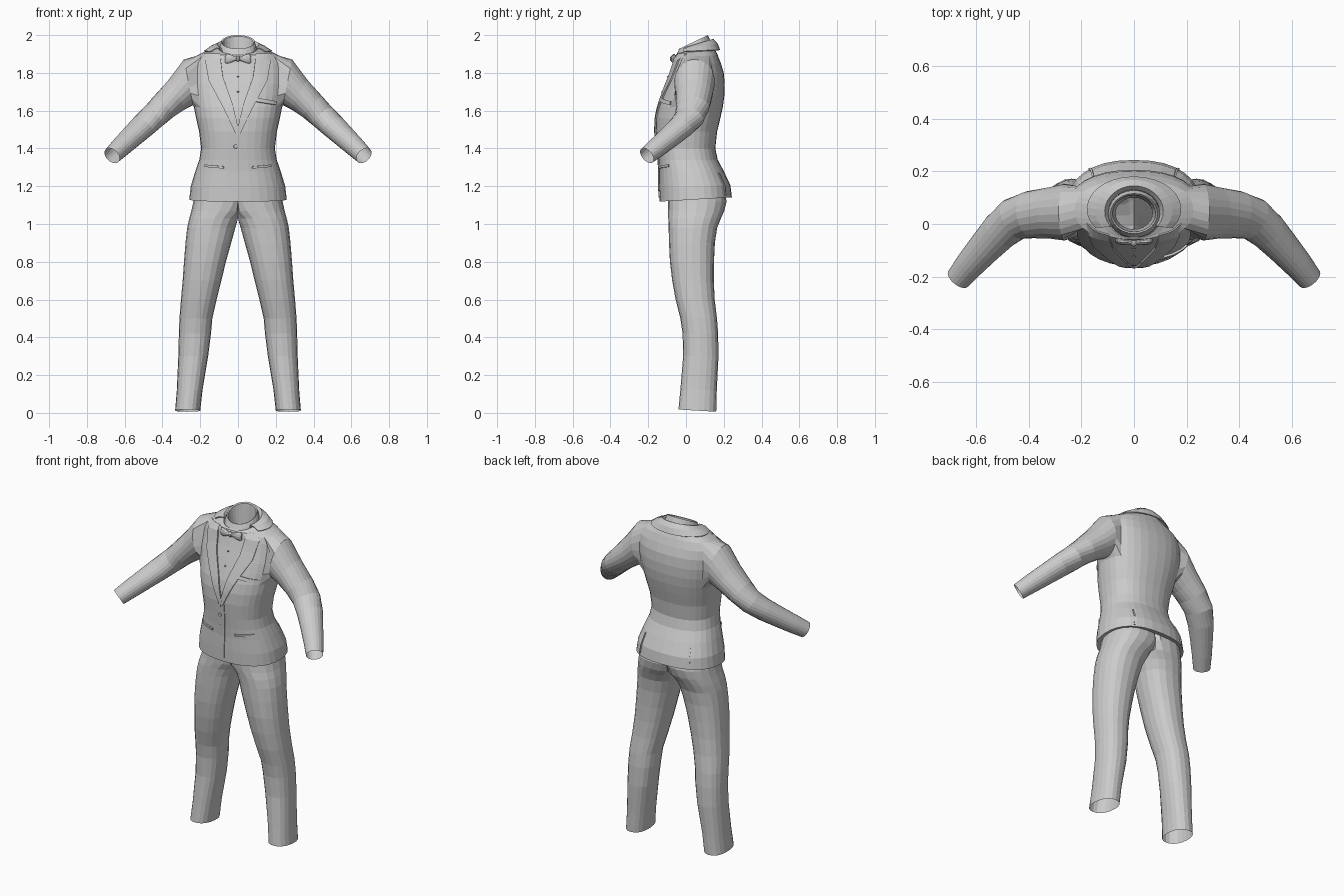
import bpy, bmesh, math
from mathutils import Vector, Matrix
from mathutils.bvhtree import BVHTree

if "Cube" in bpy.data.objects:
    bpy.data.objects.remove(bpy.data.objects["Cube"])


def section(bm, angs, z, x0, x1, yf, yb, tilt=0.0, p=1.0):
    """One superellipse ring, optionally tilted front to back."""
    cx, rx, cy, ry = (x0 + x1) / 2, (x1 - x0) / 2, (yf + yb) / 2, (yb - yf) / 2
    row = []
    for a in angs:
        c, s = round(math.cos(a), 6), round(math.sin(a), 6)
        x = cx + rx * math.copysign(abs(c) ** p, c)
        y = cy + ry * math.copysign(abs(s) ** p, s)
        row.append(bm.verts.new((x, y, z + tilt * (y - cy))))
    return row


def skin(bm, rows, closed=True, skip=None):
    """Quads between successive rows of vertices."""
    n = len(rows[0])
    for r in range(len(rows) - 1):
        for c in range(n if closed else n - 1):
            if skip and skip(r, c):
                continue
            d = (c + 1) % n
            bm.faces.new((rows[r][c], rows[r][d], rows[r + 1][d], rows[r + 1][c]))


def finish(name, bm, mirror=False, thick=0.0):
    bmesh.ops.recalc_face_normals(bm, faces=bm.faces)
    me = bpy.data.meshes.new(name)
    bm.to_mesh(me)
    bm.free()
    ob = bpy.data.objects.new(name, me)
    bpy.context.collection.objects.link(ob)
    if mirror:
        m = ob.modifiers.new("mirror", 'MIRROR')
        m.use_clip = True
    if thick:
        s = ob.modifiers.new("thickness", 'SOLIDIFY')
        s.thickness, s.offset = thick, 0
    return ob


def ring_angles(n):
    return [2 * math.pi * i / n for i in range(n)]


# Jacket: half torso with an armhole, sleeve grown out of it, mirrored
bm = bmesh.new()
half = [math.pi * (i / 16 - 0.5) for i in range(17)]
torso = [  # z, half width, front y, back y, tilt
    (1.14, .23, -.10, .21, .05), (1.13, .258, -.14, .243, .06),
    (1.20, .25, -.142, .235, .03), (1.28, .226, -.142, .2, 0),
    (1.34, .205, -.146, .168, 0), (1.40, .195, -.152, .155, 0),
    (1.49, .206, -.16, .165, 0), (1.56, .222, -.158, .182, 0),
    (1.62, .234, -.147, .195, 0), (1.68, .245, -.127, .203, 0),
    (1.74, .252, -.106, .205, 0), (1.80, .252, -.084, .2, 0),
    (1.85, .248, -.068, .185, 0), (1.888, .225, -.062, .168, .05),
    (1.91, .175, -.058, .152, .15), (1.922, .13, -.056, .142, .28),
    (1.93, .1, -.05, .13, .35)]
g = [section(bm, half, z, -w, w, f, b, t, .85) for z, w, f, b, t in torso]
skin(bm, g, False, lambda r, c: 8 <= r < 13 and 5 <= c < 11)
hole = ([g[8][c] for c in range(5, 11)] + [g[r][11] for r in range(8, 13)]
        + [g[13][c] for c in range(11, 5, -1)] + [g[r][5] for r in range(13, 8, -1)])
arm = [  # centre x, y, z, height radius, depth radius, upright weight
    (.262, .045, 1.75, .124, .108, 1), (.325, .042, 1.685, .09, .097, .5),
    (.395, .035, 1.62, .075, .09, 0), (.455, .018, 1.563, .068, .082, 0),
    (.51, -.028, 1.512, .063, .073, 0), (.565, -.088, 1.46, .058, .064, 0),
    (.62, -.15, 1.408, .053, .056, 0), (.667, -.207, 1.362, .047, .048, 0)]
rows = [hole]
for i, (x, y, z, rv, rh, k) in enumerate(arm):
    a, b = arm[max(i - 1, 0)], arm[min(i + 1, len(arm) - 1)]
    t = (Vector(b[:3]) - Vector(a[:3])).normalized()
    t = t.lerp(Vector((1, 0, -.2)), k).normalized()
    u = Vector((-t.y, t.x, 0)).normalized()
    v = t.cross(u)
    angs = [math.radians(-135 + 360 * j / 22) for j in range(22)]
    rows.append([bm.verts.new(Vector((x, y, z)) + u * rh * math.cos(q) + v * rv * math.sin(q))
                 for q in angs])
skin(bm, rows)
tree = BVHTree.FromBMesh(bm)
finish("jacket", bm, mirror=True)

# Trousers: one leg up to the waist, flattened on the centre seam, mirrored
bm = bmesh.new()
leg = [  # z, inner x, outer x, front y, back y
    (.012, .2, .333, -.04, .16), (.12, .188, .324, -.03, .163),
    (.3, .158, .316, -.015, .172), (.42, .143, .313, -.018, .17),
    (.5, .136, .31, -.03, .164), (.6, .113, .302, -.055, .152),
    (.7, .088, .293, -.073, .147), (.8, .064, .286, -.085, .148),
    (.9, .036, .278, -.09, .153), (.98, .014, .269, -.092, .165),
    (1.03, -.008, .258, -.094, .185), (1.07, -.05, .247, -.095, .203),
    (1.12, -.08, .236, -.096, .215), (1.2, -.08, .22, -.09, .2)]
rows = [section(bm, ring_angles(20), z, a, b, f, k, -.06 if z < .1 else 0, .88)
        for z, a, b, f, k in leg]
for v in bm.verts:
    v.co.x = max(v.co.x, 0)
    v.co.z = max(v.co.z, 0)
skin(bm, rows)
seam = [f for f in bm.faces if all(v.co.x < 1e-4 for v in f.verts)]
bmesh.ops.delete(bm, geom=seam, context='FACES')
finish("trousers", bm, mirror=True)

# Shirt collar, with its inside running down into the neck
bm = bmesh.new()
neck = [(1.9, .1, -.054, .13, .35), (1.935, .098, -.05, .128, .42),
        (1.964, .089, -.036, .116, .475), (1.96, .082, -.03, .11, .475),
        (1.85, .07, -.02, .1, .3)]
skin(bm, [section(bm, ring_angles(24), z, -w, w, f, b, t) for z, w, f, b, t in neck])
finish("shirt_collar", bm)

# Jacket collar wrapping the back of the neck
bm = bmesh.new()
arc = [math.radians(-35 + 250 * i / 20) for i in range(21)]
band = [(1.93, .1, -.045, .132, .35), (1.948, .112, -.05, .145, .3),
        (1.937, .145, -.06, .165, .15), (1.915, .178, -.065, .178, .05)]
skin(bm, [section(bm, arc, z, -w, w, f, b, t) for z, w, f, b, t in band], False)
finish("jacket_collar", bm, thick=.006)


def surface(x, z, side):
    hit = tree.ray_cast(Vector((max(abs(x), .002), -side, z)), Vector((0, side, 0)))[0]
    y = hit.y if hit else .03
    return min(y, .04) if side > 0 else y


def sample(pts, t):
    f = t * (len(pts) - 1)
    i = min(int(f), len(pts) - 2)
    return Vector(pts[i]).lerp(Vector(pts[i + 1]), f - i)


def drape(name, left, right, lift, thick, sx=1, side=1, n=12):
    """Cloth strip between two (x, z) lines, laid on the jacket surface."""
    bm = bmesh.new()
    rows = []
    for i in range(n + 1):
        a, b = sample(left, i / n), sample(right, i / n)
        row = []
        for j in range(5):
            p = a.lerp(b, j / 4)
            y = surface(p.x, p.y, side) - side * lift
            row.append(bm.verts.new((p.x * sx, y, p.y)))
        rows.append(row)
    skin(bm, rows, False)
    return finish(name, bm, thick=thick)


# Lapels, hip pockets and back vents on both sides
for sx, tag in ((1, "left"), (-1, "right")):
    drape("lapel_" + tag, [(.095, 1.9), (.08, 1.78), (.03, 1.64), (-.004, 1.5)],
          [(.178, 1.9), (.155, 1.76), (.075, 1.61), (.004, 1.46)], .005, .008, sx)
    drape("hip_pocket_" + tag, [(.075, 1.293), (.175, 1.302)],
          [(.075, 1.305), (.175, 1.315)], .004, .008, sx)
    drape("back_vent_" + tag, [(.165, 1.15), (.15, 1.27)],
          [(.173, 1.15), (.156, 1.27)], .003, .006, sx, side=-1)

# Breast pocket and overlapping front edge
drape("breast_pocket", [(.09, 1.648), (.2, 1.63)], [(.09, 1.668), (.2, 1.65)], .004, .009)
drape("front_edge", [(-.022, 1.48), (-.016, 1.3), (-.012, 1.14)],
      [(.02, 1.48), (.012, 1.3), (.005, 1.14)], .003, .005)

# Jacket button and shirt studs
for name, x, z, r in (("jacket_button", -.012, 1.41, .012),
                      ("shirt_stud_upper", 0, 1.78, .005), ("shirt_stud_lower", 0, 1.7, .005)):
    bm = bmesh.new()
    place = Matrix.Translation((x, surface(x, z, 1) - .006, z)) @ Matrix.Rotation(math.pi / 2, 4, 'X')
    bmesh.ops.create_cone(bm, cap_ends=True, segments=12, radius1=r, radius2=r * .8,
                          depth=.008, matrix=place)
    finish(name, bm)

# Bow tie: flared wings and a knot
bm = bmesh.new()
rows = []
for x, hz, hy in ((.004, .01, .008), (.02, .013, .01), (.042, .024, .014), (.062, .027, .012), (.07, .021, .006)):
    rows.append([bm.verts.new((x, -.07 + hy * math.cos(a) + x * .1, 1.875 + hz * math.sin(a)))
                 for a in ring_angles(10)])
skin(bm, rows)
bm.faces.new(rows[-1])
finish("bow_tie_wings", bm, mirror=True)
bm = bmesh.new()
bmesh.ops.create_uvsphere(bm, u_segments=10, v_segments=6, radius=1,
                          matrix=Matrix.Translation((0, -.073, 1.875)) @ Matrix.Diagonal((.013, .013, .016, 1)))
finish("bow_tie_knot", bm)
